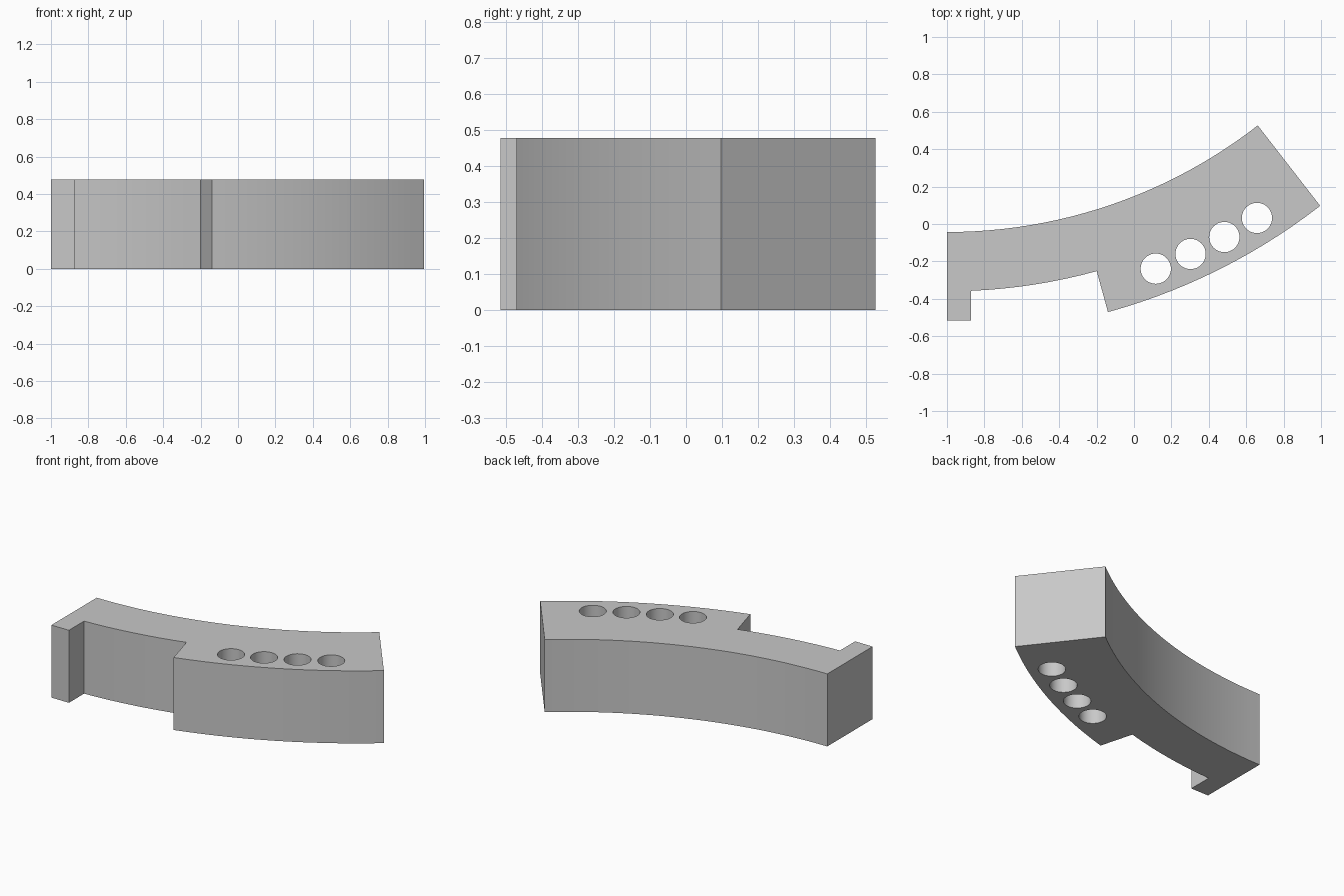
import bpy, bmesh
from math import sin, cos, radians
from mathutils import Matrix

cube = bpy.data.objects.get("Cube")
if cube:
    bpy.data.objects.remove(cube, do_unlink=True)

HEIGHT = 0.478
CX, CY = -1.0, 2.665                            # centre shared by all arcs
R_BACK, R_STEP, R_FRONT, R_HOLES = 2.708, 3.025, 3.252, 3.111
A_HOOK, A_STEP, A_END = 2.42, 15.35, 37.85      # degrees from straight forward


def polar(radius, degrees):
    a = radians(degrees)
    return (CX + radius * sin(a), CY - radius * cos(a))


def arc(radius, start, end, steps):
    return [polar(radius, start + (end - start) * i / steps) for i in range(steps + 1)]


def make_object(name, bm):
    bmesh.ops.recalc_face_normals(bm, faces=bm.faces[:])
    mesh = bpy.data.meshes.new(name)
    bm.to_mesh(mesh)
    bm.free()
    obj = bpy.data.objects.new(name, mesh)
    bpy.context.collection.objects.link(obj)
    return obj


grey = bpy.data.materials.new("plain_grey")
grey.use_nodes = True
colour = (0.58, 0.58, 0.58, 1)
grey.diffuse_color = colour
grey.node_tree.nodes["Principled BSDF"].inputs["Base Color"].default_value = colour

# Curved body: hook at the left end, thin arm, then the thicker drilled block
hook_x, hook_y = polar(R_STEP, A_HOOK)[0], -0.515
outline = [(CX, hook_y), (hook_x, hook_y)]
outline += arc(R_STEP, A_HOOK, A_STEP, 8)
outline += arc(R_FRONT, A_STEP, A_END, 14)
outline += arc(R_BACK, A_END, 0, 24)

bm = bmesh.new()
base = bm.faces.new([bm.verts.new((x, y, 0)) for x, y in outline])
ext = bmesh.ops.extrude_face_region(bm, geom=[base], use_keep_orig=True)
top = [v for v in ext["geom"] if isinstance(v, bmesh.types.BMVert)]
bmesh.ops.translate(bm, verts=top, vec=(0, 0, HEIGHT))
body = make_object("curved_bracket", bm)
body.data.materials.append(grey)

# Four through holes along the block
bm = bmesh.new()
for i in range(4):
    x, y = polar(R_HOLES, 21.03 + 3.72 * i)
    bmesh.ops.create_cone(bm, cap_ends=True, segments=40, radius1=0.081, radius2=0.081,
                          depth=1, matrix=Matrix.Translation((x, y, HEIGHT / 2)))
cutter = make_object("hole_cutter", bm)
cutter.hide_render = True

drill = body.modifiers.new("holes", 'BOOLEAN')
drill.operation = 'DIFFERENCE'
drill.solver = 'EXACT'
drill.object = cutter
bpy.ops.object.select_all(action='DESELECT')
bpy.context.view_layer.objects.active = body
body.select_set(True)
bpy.ops.object.modifier_apply(modifier=drill.name)
bpy.data.objects.remove(cutter, do_unlink=True)

# Smooth arcs and holes, crisp corners
bpy.ops.object.shade_smooth_by_angle(angle=radians(30))
